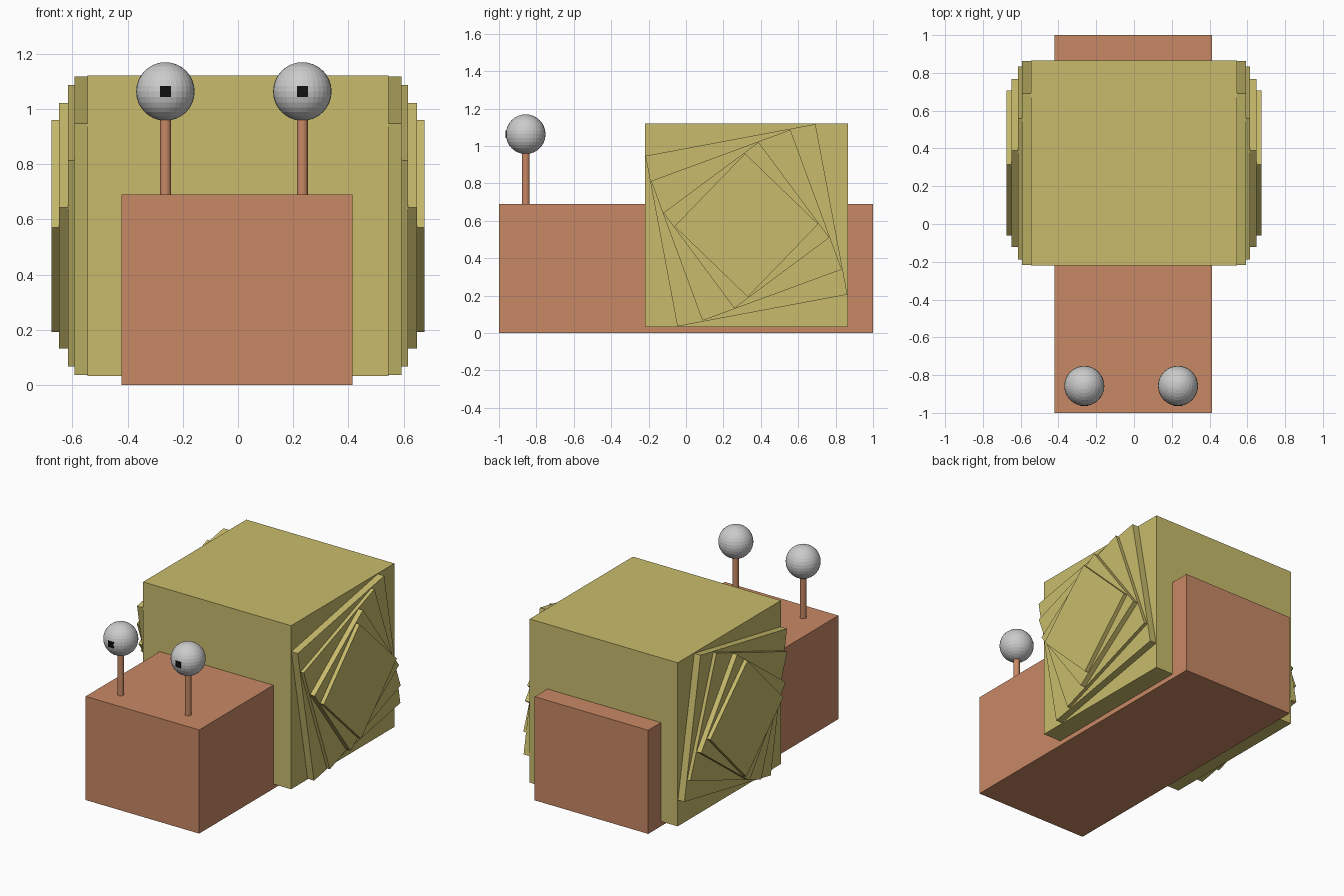
import bpy, bmesh
from math import cos, sin, radians
from mathutils import Vector

if "Cube" in bpy.data.objects:
    bpy.data.objects.remove(bpy.data.objects["Cube"])


def material(name, rgb):
    m = bpy.data.materials.new(name)
    m.diffuse_color = (*rgb, 1)
    m.use_nodes = True
    m.node_tree.nodes["Principled BSDF"].inputs["Base Color"].default_value = m.diffuse_color
    return m


skin = material("skin", (0.58, 0.25, 0.13))
shell_mat = material("shell", (0.58, 0.50, 0.15))
black = material("black", (0.005, 0.005, 0.005))


def finish(name, mat):
    o = bpy.context.object
    o.name = name
    if mat:
        o.data.materials.append(mat)
    return o


def box(name, lo, hi, mat):
    lo, hi = Vector(lo), Vector(hi)
    bpy.ops.mesh.primitive_cube_add(size=1, location=(lo + hi) / 2)
    o = finish(name, mat)
    o.scale = hi - lo
    bpy.ops.object.transform_apply(location=False, rotation=False, scale=True)
    return o


# Body block
box("body", (-0.422, -1, 0), (0.414, 1, 0.69), skin)

# Shell block with twisted, shrinking square steps on both sides
shell = box("shell", (-0.545, -0.22, 0.032), (0.545, 0.866, 1.121), shell_mat)
steps = [(0.921, 10.6, 0.592), (0.785, 20.2, 0.615),
         (0.622, 36.6, 0.649), (0.527, 46.0, 0.675)]  # side, turn, outer x
bm = bmesh.new()
bm.from_mesh(shell.data)
bm.faces.ensure_lookup_table()
for face in [f for f in bm.faces if abs(f.normal.x) > 0.9]:
    sign = 1 if face.normal.x > 0 else -1
    # follow each corner of the square through every step
    size, turn = 1.0875, 0.0
    for side, angle, x in steps:
        bmesh.ops.inset_individual(bm, faces=[face], thickness=0.01)
        c = face.calc_center_median()
        old = size - 0.02
        k, a = side / old, radians(angle - turn)
        for v in face.verts:
            y, z = v.co.y - c.y, v.co.z - c.z
            v.co.y = c.y + k * (y * cos(a) - z * sin(a))
            v.co.z = c.z + k * (y * sin(a) + z * cos(a))
        face = bmesh.ops.extrude_discrete_faces(bm, faces=[face])["faces"][0]
        for v in face.verts:
            v.co.x = sign * x
        size, turn = side, angle
bm.normal_update()
bm.to_mesh(shell.data)
bm.free()

# Eye stalks, eyeballs and square pupils
for label, x in (("left", -0.263), ("right", 0.233)):
    y, z, r = -0.857, 1.063, 0.106
    bpy.ops.mesh.primitive_cylinder_add(vertices=32, radius=0.02, depth=0.31,
                                        location=(x, y, 0.825))
    finish(label + "_eye_stalk", skin)
    bpy.ops.mesh.primitive_uv_sphere_add(segments=32, ring_count=16, radius=r,
                                         location=(x, y, z))
    finish(label + "_eyeball", None)
    box(label + "_pupil", (x - 0.02, y - r - 0.001, z - 0.02),
        (x + 0.02, y - r + 0.039, z + 0.02), black)
